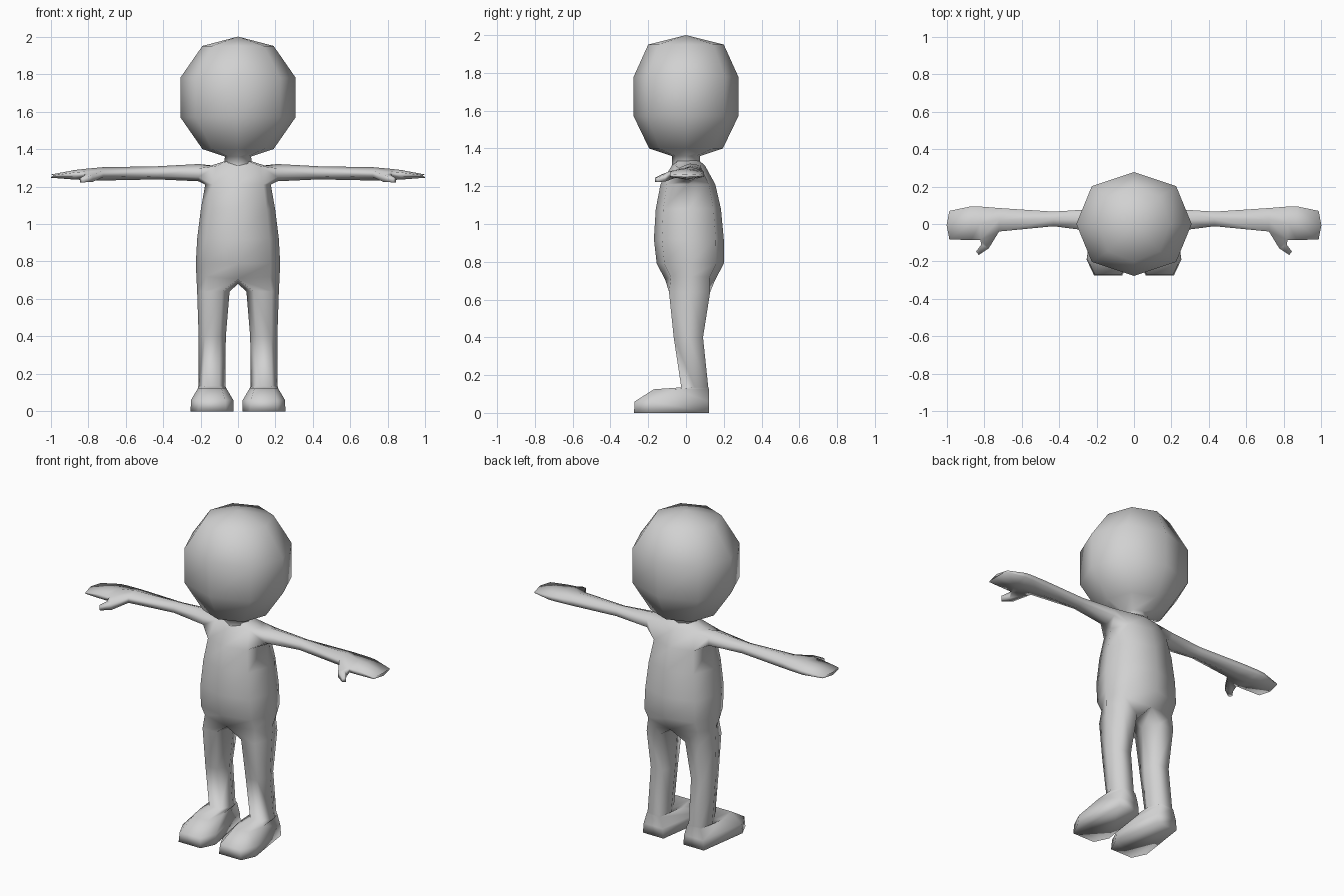
import bpy, bmesh, math

cube = bpy.data.objects.get("Cube")
if cube:
    bpy.data.objects.remove(cube, do_unlink=True)

GREY = (0.64, 0.64, 0.64, 1.0)
grey = bpy.data.materials.new("plain grey")
grey.use_nodes = True
grey.diffuse_color = GREY
grey.node_tree.nodes["Principled BSDF"].inputs["Base Color"].default_value = GREY


def octagon(bm, z, rx, front, back, diag):
    """Eight-sided ring starting at +x and going towards the back."""
    cy, ry = (front + back) / 2, (back - front) / 2
    ring = []
    for i in range(8):
        a = i * math.pi / 4
        k = diag / math.cos(math.pi / 4) if i % 2 else 1
        ring.append(bm.verts.new((rx * k * math.cos(a), cy + ry * k * math.sin(a), z)))
    return ring


def bridge(bm, a, b, skip=()):
    n = len(a)
    for i in range(n):
        if i not in skip:
            j = (i + 1) % n
            bm.faces.new((a[i], a[j], b[j], b[i]))


def finish(bm, name):
    bmesh.ops.recalc_face_normals(bm, faces=bm.faces[:])
    mesh = bpy.data.meshes.new(name)
    bm.to_mesh(mesh)
    bm.free()
    mesh.materials.append(grey)
    for p in mesh.polygons:
        p.use_smooth = True
    obj = bpy.data.objects.new(name, mesh)
    bpy.context.collection.objects.link(obj)


# Head with neck: stacked rings closed by a fan on top
bm = bmesh.new()
rings = [octagon(bm, z, rx, -ry, ry, 0.73) for z, rx, ry in (
    (1.31, .075, .075), (1.36, .07, .075), (1.40, .19, .195),
    (1.57, .308, .277), (1.78, .308, .277), (1.95, .19, .2))]
for a, b in zip(rings, rings[1:]):
    bridge(bm, a, b)
crown = bm.verts.new((0, 0, 2))
for i in range(8):
    bm.faces.new((rings[-1][i], rings[-1][(i + 1) % 8], crown))
finish(bm, "head")

# Torso: rings from hips to collar, with side openings for the arms
bm = bmesh.new()
rings = [octagon(bm, z, rx, f, b, 0.77) for z, rx, f, b in (
    (.72, .222, -.11, .155), (.79, .225, -.155, .2), (.92, .218, -.17, .2),
    (1.08, .198, -.16, .185), (1.21, .175, -.135, .155),
    (1.31, .15, -.075, .1), (1.335, .07, -.06, .07))]
for k, (a, b) in enumerate(zip(rings, rings[1:])):
    bridge(bm, a, b, skip=(0, 3, 4, 7) if k == 4 else ())
hip, low, high = rings[0], rings[4], rings[5]
hip[2].co.z = hip[6].co.z = 0.705
crotch = bm.verts.new((0, .015, .68))


def leg(s):
    """Six-sided leg flowing into a foot, s = side."""
    ids = (6, 7, 0, 1, 2) if s > 0 else (6, 5, 4, 3, 2)
    prev = [hip[i] for i in ids] + [crotch]
    # height, inner x, outer x, front y, back y
    for z, xi, xo, f, b in ((.64, .045, .218, -.09, .128), (.4, .065, .21, -.065, .09),
                            (.135, .068, .212, -.025, .118)):
        c, w, m = (xi + xo) / 2, (xo - xi) / 2, (f + b) / 2
        pts = [(c - w * .55, f), (c + w * .55, f), (xo, m),
               (c + w * .55, b), (c - w * .55, b), (xi, m)]
        ring = [bm.verts.new((s * x, y, z)) for x, y in pts]
        bridge(bm, prev, ring)
        prev = ring
    # foot layers: height, toe y, toe half width, side y, half width, heel half width
    for z, toe, tw, side, w, hw in ((.125, -.17, .05, -.06, .075, .045),
                                    (.06, -.272, .07, -.18, .113, .065),
                                    (0, -.275, .075, -.19, .115, .07)):
        c, heel = .138, .123
        pts = [(c - tw, toe), (c + tw, toe), (c + w, side),
               (c + hw, heel), (c - hw, heel), (c - w, side)]
        ring = [bm.verts.new((s * x, y, z)) for x, y in pts]
        bridge(bm, prev, ring)
        prev = ring
    bm.faces.new(prev)


def arm(s):
    """Six-sided arm with a flat hand and a thumb, s = side."""
    ids = (7, 0, 1) if s > 0 else (5, 4, 3)
    prev = [low[i] for i in ids] + [high[i] for i in reversed(ids)]
    # distance out, front y, back y, bottom z, top z
    for k, (x, f, b, lo, hi) in enumerate((
            (.21, -.04, .08, 1.228, 1.32), (.43, -.012, .066, 1.238, 1.308),
            (.72, -.04, .085, 1.232, 1.303), (.82, -.085, .093, 1.235, 1.294),
            (.87, -.085, .094, 1.237, 1.288), (.985, -.083, .07, 1.247, 1.264))):
        edge = .25 * (hi - lo)
        mid = (f + b) / 2
        tip = .015 if k == 5 else 0
        pts = [(f, lo + edge), (mid, lo), (b, lo + edge),
               (b, hi - edge), (mid, hi), (f, hi - edge)]
        ring = [bm.verts.new((s * (x + (tip if y == mid else 0)), y, z)) for y, z in pts]
        bridge(bm, prev, ring, skip=(5,) if k == 3 else ())
        if k == 3:
            root = [prev[0], ring[0], ring[5], prev[5]]
        prev = ring
    bm.faces.new(prev)
    # Thumb grows out of the opening at the front of the hand
    for xa, xb, ya, yb, lo, hi in ((.775, .815, -.13, -.11, 1.225, 1.262),
                                   (.828, .843, -.165, -.148, 1.222, 1.245)):
        ring = [bm.verts.new((s * x, y, z)) for x, y, z in
                ((xa, ya, lo), (xb, yb, lo), (xb, yb, hi), (xa, ya, hi))]
        bridge(bm, root, ring)
        root = ring
    bm.faces.new(root)


for side in (1, -1):
    leg(side)
    arm(side)
finish(bm, "body")
